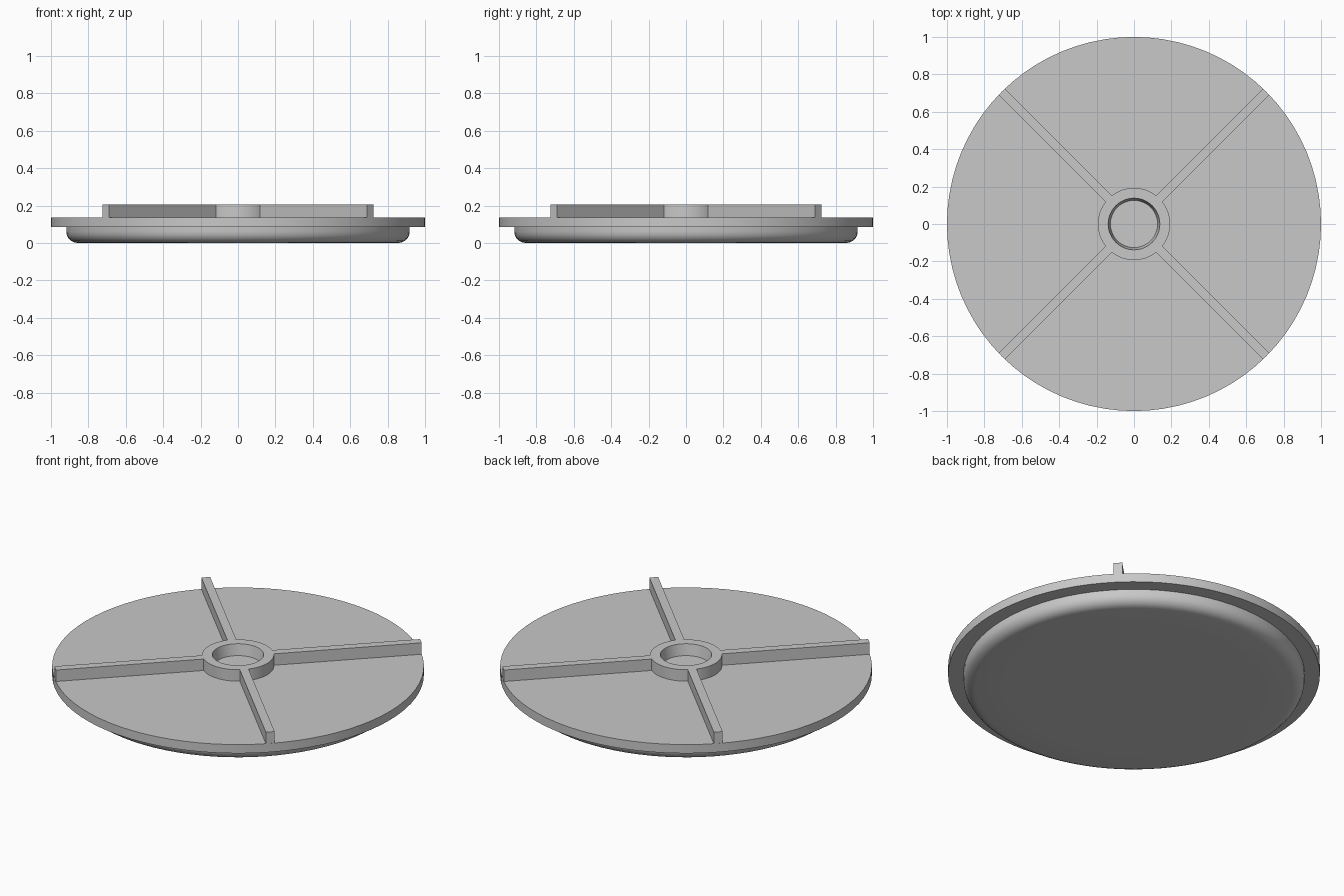
import bpy, bmesh, math
from mathutils import Matrix

cube = bpy.data.objects.get("Cube")
if cube:
    bpy.data.objects.remove(cube, do_unlink=True)

SEGMENTS = 80
TOP = 0.137      # upper face of the flange
RIB_TOP = 0.205  # upper face of hub and ribs

grey = bpy.data.materials.new("light_grey")
grey.use_nodes = True
colour = (0.58, 0.58, 0.58, 1)
grey.diffuse_color = colour
grey.node_tree.nodes["Principled BSDF"].inputs["Base Color"].default_value = colour


def finish(name, bm, angle=None):
    """Turn a bmesh into a named, coloured object."""
    bmesh.ops.recalc_face_normals(bm, faces=bm.faces)
    mesh = bpy.data.meshes.new(name)
    bm.to_mesh(mesh)
    bm.free()
    mesh.materials.append(grey)
    obj = bpy.data.objects.new(name, mesh)
    bpy.context.collection.objects.link(obj)
    if angle:
        bpy.ops.object.select_all(action="DESELECT")
        obj.select_set(True)
        bpy.context.view_layer.objects.active = obj
        bpy.ops.object.shade_smooth_by_angle(angle=math.radians(angle))
    return obj


def lathe(name, profile, angle=35):
    """Spin an (r, z) profile around the z axis."""
    bm = bmesh.new()
    verts = [bm.verts.new((r, 0, z)) for r, z in profile]
    edges = [bm.edges.new(pair) for pair in zip(verts, verts[1:])]
    bmesh.ops.spin(bm, geom=verts + edges, axis=(0, 0, 1), cent=(0, 0, 0),
                   angle=math.tau, steps=SEGMENTS, use_merge=True)
    bmesh.ops.remove_doubles(bm, verts=bm.verts, dist=0.0001)
    return finish(name, bm, angle)


# Flat round flange
lathe("flange", [(0, 0.085), (1, 0.085), (1, TOP), (0, TOP)])

# Shallow underside with a rounded rim
rim = [(0.855 + 0.063 * math.cos(a), 0.06 - 0.06 * math.sin(a))
       for a in (math.radians(18 * i) for i in range(6))]
lathe("underside_dish", [(0, 0.09), (0.918, 0.09)] + rim + [(0.68, 0), (0, 0)])

# Hub ring with a slightly tapered blind socket
lathe("hub", [(0, TOP - 0.02), (0.193, TOP - 0.02), (0.193, RIB_TOP),
              (0.138, RIB_TOP), (0.126, TOP + 0.003), (0, TOP + 0.003)])

# Four diagonal ribs from hub to flange edge
START, END, WIDTH = 0.17, 0.999, 0.048
for i, name in enumerate(("back_left", "back_right", "front_right", "front_left")):
    bm = bmesh.new()
    bmesh.ops.create_cube(bm, size=1)
    height = RIB_TOP - TOP + 0.01
    bmesh.ops.scale(bm, vec=(END - START, WIDTH, height), verts=bm.verts)
    bmesh.ops.translate(bm, vec=((START + END) / 2, 0, RIB_TOP - height / 2), verts=bm.verts)
    bmesh.ops.rotate(bm, cent=(0, 0, 0), verts=bm.verts,
                     matrix=Matrix.Rotation(math.radians(45 + 90 * i), 3, "Z"))
    finish(name + "_rib", bm)
